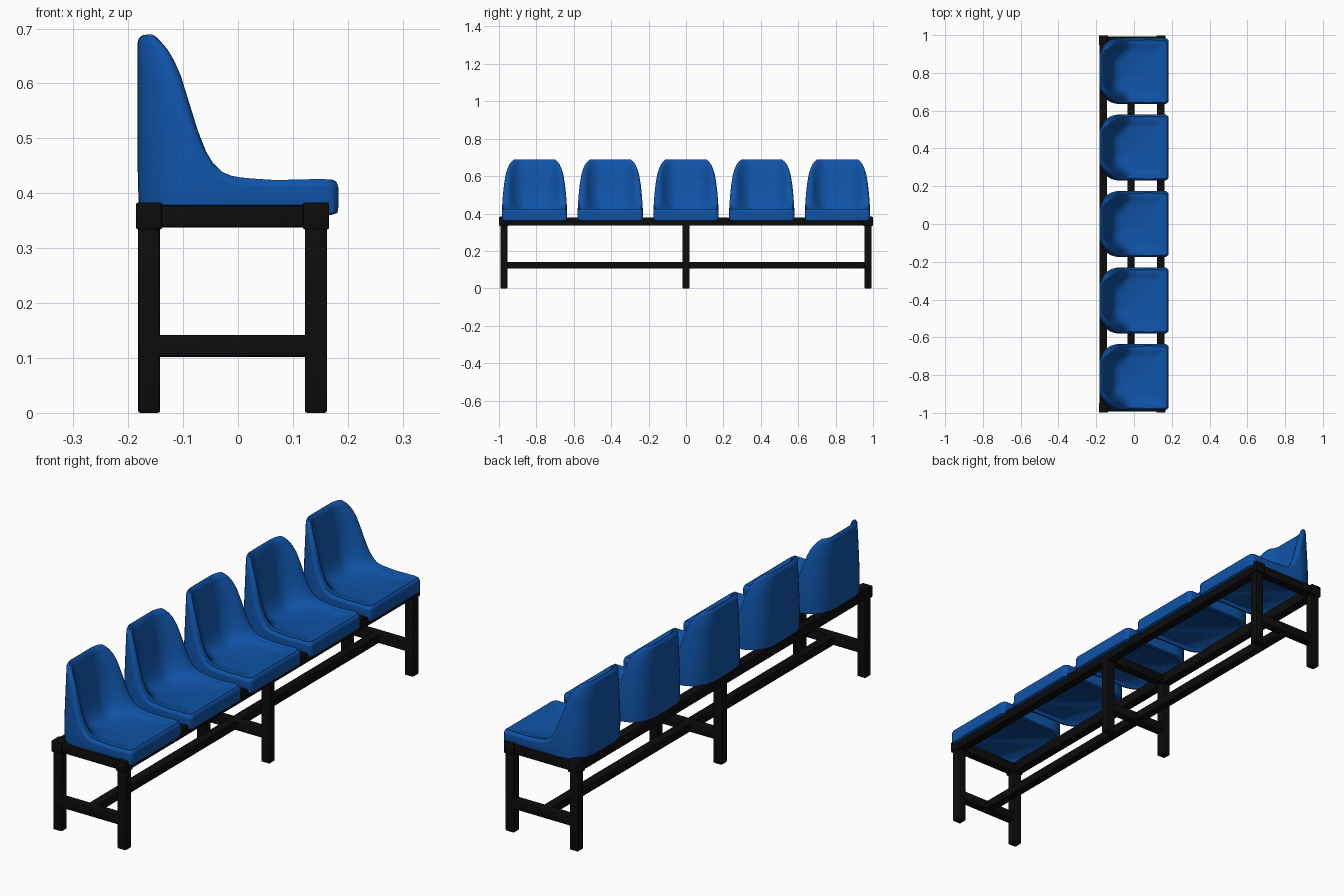
import bpy, bmesh, math

cube = bpy.data.objects.get("Cube")
if cube:
    bpy.data.objects.remove(cube, do_unlink=True)


def material(name, color):
    m = bpy.data.materials.new(name)
    m.use_nodes = True
    m.diffuse_color = color
    m.node_tree.nodes["Principled BSDF"].inputs["Base Color"].default_value = color
    return m


BLUE = material("blue plastic", (0.005, 0.088, 0.39, 1))
BLACK = material("black steel", (0.004, 0.004, 0.004, 1))


def finish(name, bm, mat, angle):
    bmesh.ops.recalc_face_normals(bm, faces=bm.faces)
    mesh = bpy.data.meshes.new(name)
    bm.to_mesh(mesh)
    bm.free()
    mesh.materials.append(mat)
    ob = bpy.data.objects.new(name, mesh)
    bpy.context.collection.objects.link(ob)
    bpy.ops.object.select_all(action="DESELECT")
    ob.select_set(True)
    bpy.context.view_layer.objects.active = ob
    bpy.ops.object.shade_smooth_by_angle(angle=math.radians(angle))
    return ob


def bar(name, x, y, z):
    """Square tube given by its (min, max) extent on each axis."""
    bm = bmesh.new()
    bmesh.ops.create_cube(bm, size=1)
    for v in bm.verts:
        for i, (lo, hi) in enumerate((x, y, z)):
            v.co[i] = lo if v.co[i] < 0 else hi
    bmesh.ops.bevel(bm, geom=bm.edges[:], offset=0.004, segments=2,
                    affect="EDGES", profile=0.5)
    return finish(name, bm, BLACK, 40)


# Steel frame: three leg pairs with cross bars, joined by long rails
BACK, FRONT = (-0.182, -0.142), (0.122, 0.162)
for place, y in (("right", -0.973), ("middle", 0), ("left", 0.973)):
    span = (y - 0.019, y + 0.019)
    bar(f"{place}_back_leg", BACK, span, (0, 0.36))
    bar(f"{place}_front_leg", FRONT, span, (0, 0.36))
    bar(f"{place}_lower_crossbar", (-0.15, 0.13), span, (0.102, 0.142))
    bar(f"{place}_upper_crossbar", (-0.15, 0.13), span, (0.338, 0.378))
    if y:
        for end, (lo, hi) in (("back", BACK), ("front", FRONT)):
            bar(f"{place}_{end}_corner", (lo - 0.004, hi + 0.004),
                (y - 0.026, y + 0.026), (0.334, 0.383))
bar("back_rail", BACK, (-0.99, 0.99), (0.336, 0.38))
bar("front_rail", FRONT, (-0.99, 0.99), (0.336, 0.38))
bar("lower_rail", (-0.035, 0.003), (-0.965, 0.965), (0.105, 0.142))

# Seat plan: large rounded corners behind, small ones in front
HALF_X, HALF_Y = 0.183, 0.175


def seat_outline():
    corners = []
    for sx, sy, r, start in ((1, 1, 0.02, 0), (-1, 1, 0.1, 90),
                             (-1, -1, 0.1, 180), (1, -1, 0.02, 270)):
        cx, cy = sx * (HALF_X - r), sy * (HALF_Y - r)
        corners.append([(cx + r * math.cos(a), cy + r * math.sin(a)) for a in
                        (math.radians(start + 9 * k) for k in range(11))])
    pts = []
    for i, arc in enumerate(corners):
        pts += arc
        (ax, ay), (bx, by) = arc[-1], corners[(i + 1) % 4][0]
        pts += [(ax + (bx - ax) * k / 14, ay + (by - ay) * k / 14) for k in range(1, 14)]
    return pts


# Height of the seat rim from back to front
RIM = [(-0.19, 0.687), (-0.165, 0.69), (-0.145, 0.672), (-0.12, 0.635), (-0.105, 0.592),
       (-0.085, 0.53), (-0.07, 0.49), (-0.05, 0.457), (-0.025, 0.434), (0.01, 0.428),
       (0.07, 0.424), (0.16, 0.426), (0.19, 0.424)]


def rim_height(x):
    for (x0, z0), (x1, z1) in zip(RIM, RIM[1:]):
        if x <= x1:
            return z0 + (z1 - z0) * (x - x0) / (x1 - x0)
    return RIM[-1][1]


PAN = 0.411
OUTLINE = seat_outline()
# Loops: inset, part of the way up, and shift in z
LOOPS = [("base", 0.024, 0, 0.387), ("lip", 0.014, 0, 0), ("lip", 0.002, 0, 0.004),
         ("wall", 0, 0.25, 0), ("wall", 0, 0.5, 0), ("wall", 0, 0.75, 0),
         ("wall", 0, 1, -0.014), ("wall", 0.003, 1, -0.005), ("wall", 0.009, 1, 0),
         ("wall", 0.016, 1, -0.004), ("wall", 0.022, 0.93, -0.003),
         ("wall", 0.033, 0.72, 0), ("wall", 0.044, 0.48, 0), ("wall", 0.056, 0.27, 0),
         ("wall", 0.07, 0.12, 0), ("wall", 0.086, 0.04, 0), ("wall", 0.11, 0, 0),
         ("wall", 0.15, 0, -0.003)]


def build_seat(name, y):
    bm = bmesh.new()
    rings = []
    for kind, inset, t, dz in LOOPS:
        ring = []
        for px, py in OUTLINE:
            low = 0.36 if px > 0.17 else 0.375
            s = 1 - inset / HALF_X
            if kind == "base":
                z = dz
            elif kind == "lip":
                z = low + dz
            else:
                floor = PAN if inset > 0.005 else low
                z = floor + (rim_height(px) - floor) * t + dz
            # Shell narrows toward the top of the backrest
            taper = 1 - 0.14 * (max(0, z - 0.4) / 0.29) ** 1.3
            ring.append(bm.verts.new((px * s, py * s * taper + y, z)))
        rings.append(ring)
    n = len(OUTLINE)
    for a, b in zip(rings, rings[1:]):
        for i in range(n):
            j = (i + 1) % n
            bm.faces.new((a[i], a[j], b[j], b[i]))
    bm.faces.new(rings[0])
    # Shallow drain dimple in the middle of the pan
    centre = bm.verts.new((0, y, PAN - 0.006))
    for i in range(n):
        bm.faces.new((rings[-1][i], rings[-1][(i + 1) % n], centre))
    finish(name, bm, BLUE, 50)


for k in range(5):
    build_seat(f"seat_{k + 1}", (k - 2) * 0.405)
